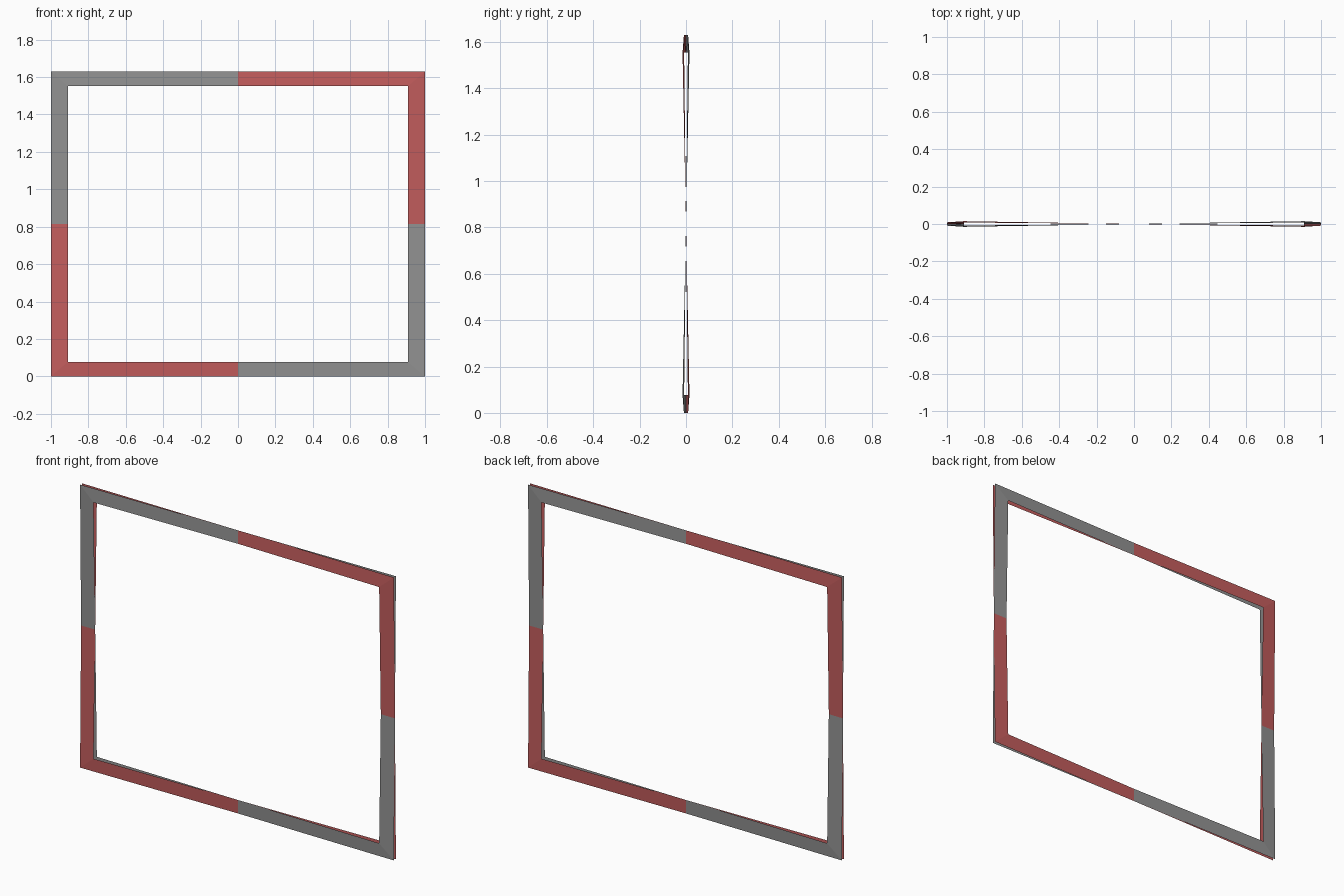
import bpy

if "Cube" in bpy.data.objects:
    bpy.data.objects.remove(bpy.data.objects["Cube"])

W, H = 1.0, 0.815        # outer half width and half height
IW, IH = 0.91, 0.738     # opening half width and half height
OUT_Y, IN_Y = 0.009, 0.015   # corner offset forward or back, outer and inner


def warped_frame(name, sign, color):
    """Flat rectangular frame twisted into a slight saddle."""
    ring = [(-1, -1), (0, -1), (1, -1), (1, 0), (1, 1), (0, 1), (-1, 1), (-1, 0)]
    verts = []
    for w, h, d in ((W, H, OUT_Y), (IW, IH, IN_Y)):
        for i, j in ring:
            verts.append((i * w, sign * d * i * j, j * h + H))
    faces = [(k, (k + 1) % 8, 8 + (k + 1) % 8, 8 + k) for k in range(8)]
    mesh = bpy.data.meshes.new(name)
    mesh.from_pydata(verts, [], faces)
    obj = bpy.data.objects.new(name, mesh)
    bpy.context.collection.objects.link(obj)
    mat = bpy.data.materials.new(name + "_paint")
    mat.diffuse_color = color
    mat.use_nodes = True
    mat.node_tree.nodes["Principled BSDF"].inputs["Base Color"].default_value = mat.diffuse_color
    mesh.materials.append(mat)


# Dark grey frame: forward at top left and bottom right
warped_frame("grey_frame", 1, (0.29, 0.29, 0.29, 1))

# Red frame: mirrored warp, forward at top right and bottom left
warped_frame("red_frame", -1, (0.55, 0.11, 0.11, 1))
